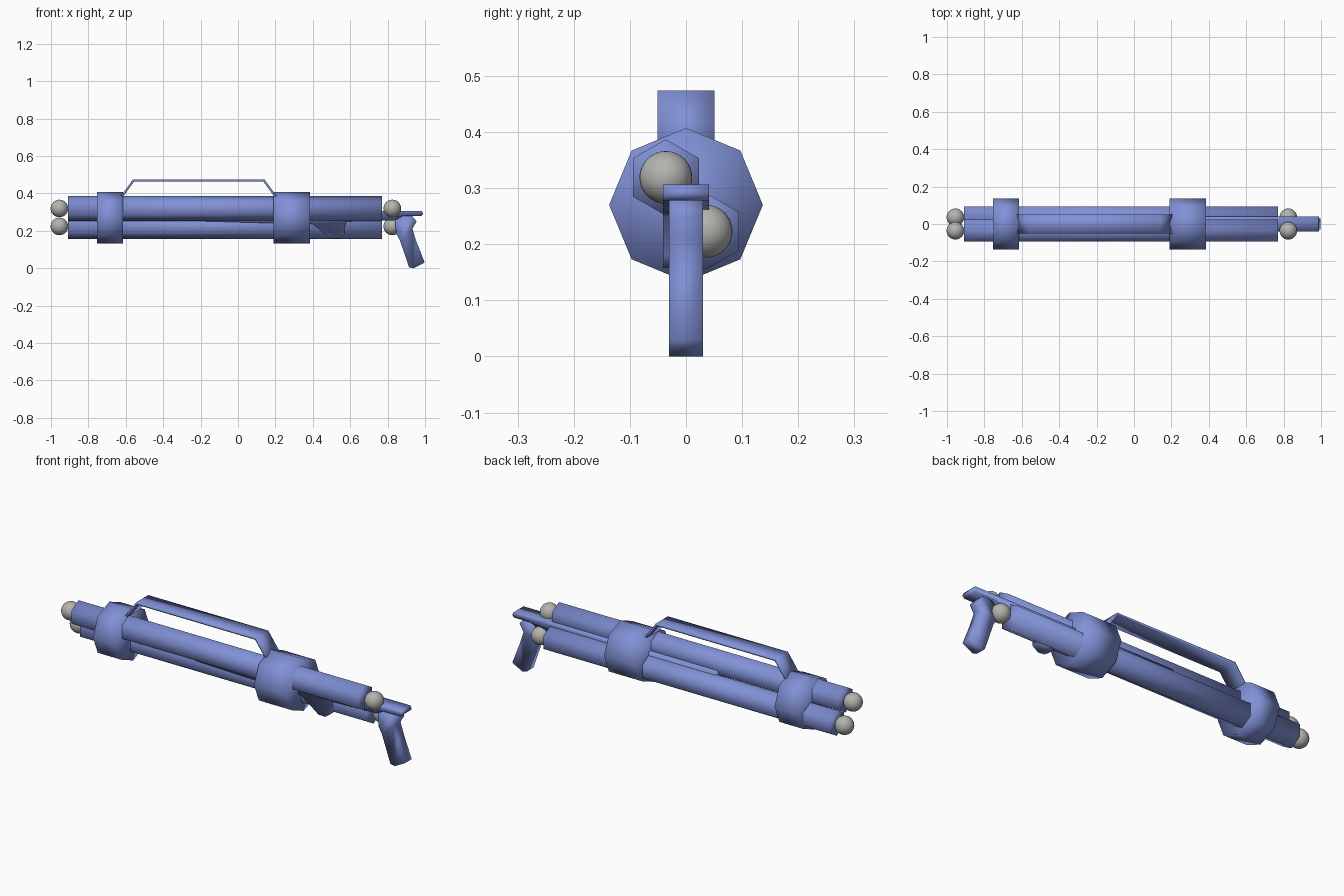
import bpy, bmesh, math

if "Cube" in bpy.data.objects:
    bpy.data.objects.remove(bpy.data.objects["Cube"])


def material(name, rgb):
    m = bpy.data.materials.new(name)
    m.diffuse_color = (*rgb, 1)
    m.use_nodes = True
    m.node_tree.nodes["Principled BSDF"].inputs["Base Color"].default_value = m.diffuse_color
    return m


BLUE = material("slate_blue", (0.22, 0.285, 0.68))
GREY = material("light_grey", (0.45, 0.45, 0.43))


def finish(bm, name, mat):
    bmesh.ops.recalc_face_normals(bm, faces=bm.faces)
    for f in bm.faces:
        f.smooth = True
    me = bpy.data.meshes.new(name)
    bm.to_mesh(me)
    bm.free()
    me.materials.append(mat)
    ob = bpy.data.objects.new(name, me)
    bpy.context.collection.objects.link(ob)
    return ob


def prism(name, lower, upper):
    """Closed prism between two matching outlines."""
    bm = bmesh.new()
    a = [bm.verts.new(p) for p in lower]
    b = [bm.verts.new(p) for p in upper]
    bm.faces.new(a)
    bm.faces.new(b)
    for i in range(len(a)):
        j = (i + 1) % len(a)
        bm.faces.new((a[i], a[j], b[j], b[i]))
    return finish(bm, name, BLUE)


def tube(name, x0, x1, y, z, r, sides):
    ring = [(y + r * math.sin(2 * math.pi * i / sides),
             z + r * math.cos(2 * math.pi * i / sides)) for i in range(sides)]
    return prism(name, [(x0, *p) for p in ring], [(x1, *p) for p in ring])


def side_profile(name, pts, w):
    return prism(name, [(x, -w, z) for x, z in pts], [(x, w, z) for x, z in pts])


# twin hexagonal barrels with a ball at each end
for label, y, z in (("upper", -0.036, 0.319), ("lower", 0.036, 0.223)):
    tube(label + "_barrel", -0.91, 0.77, y, z, 0.068, 6)
    for end, x in (("front", -0.955), ("rear", 0.825)):
        bm = bmesh.new()
        bmesh.ops.create_uvsphere(bm, u_segments=32, v_segments=16, radius=0.047)
        bmesh.ops.translate(bm, verts=bm.verts, vec=(x, y, z))
        finish(bm, f"{label}_{end}_ball", GREY)

# octagonal collars
tube("front_collar", -0.755, -0.615, 0, 0.27, 0.137, 8)
tube("rear_collar", 0.19, 0.385, 0, 0.27, 0.137, 8)

# carry handle: a bent flat strap
side_profile("carry_handle", [
    (-0.648, 0.355), (-0.562, 0.474), (0.142, 0.474), (0.228, 0.355),
    (0.214, 0.355), (0.136, 0.463), (-0.556, 0.463), (-0.634, 0.355)], 0.051)

# central rail with the lower bulge
side_profile("central_rail", [
    (-0.22, 0.252), (0.20, 0.240), (0.40, 0.235), (0.46, 0.19), (0.50, 0.16),
    (0.54, 0.158), (0.57, 0.18), (0.575, 0.25), (0.84, 0.256), (0.88, 0.278),
    (0.98, 0.278), (0.99, 0.29), (0.982, 0.306), (-0.20, 0.306)], 0.041)

# pistol grip
side_profile("grip", [
    (0.84, 0.275), (0.845, 0.185), (0.865, 0.15), (0.915, 0.004), (0.94, 0.0),
    (0.998, 0.03), (0.955, 0.14), (0.932, 0.21), (0.955, 0.25), (0.93, 0.28)], 0.03)
